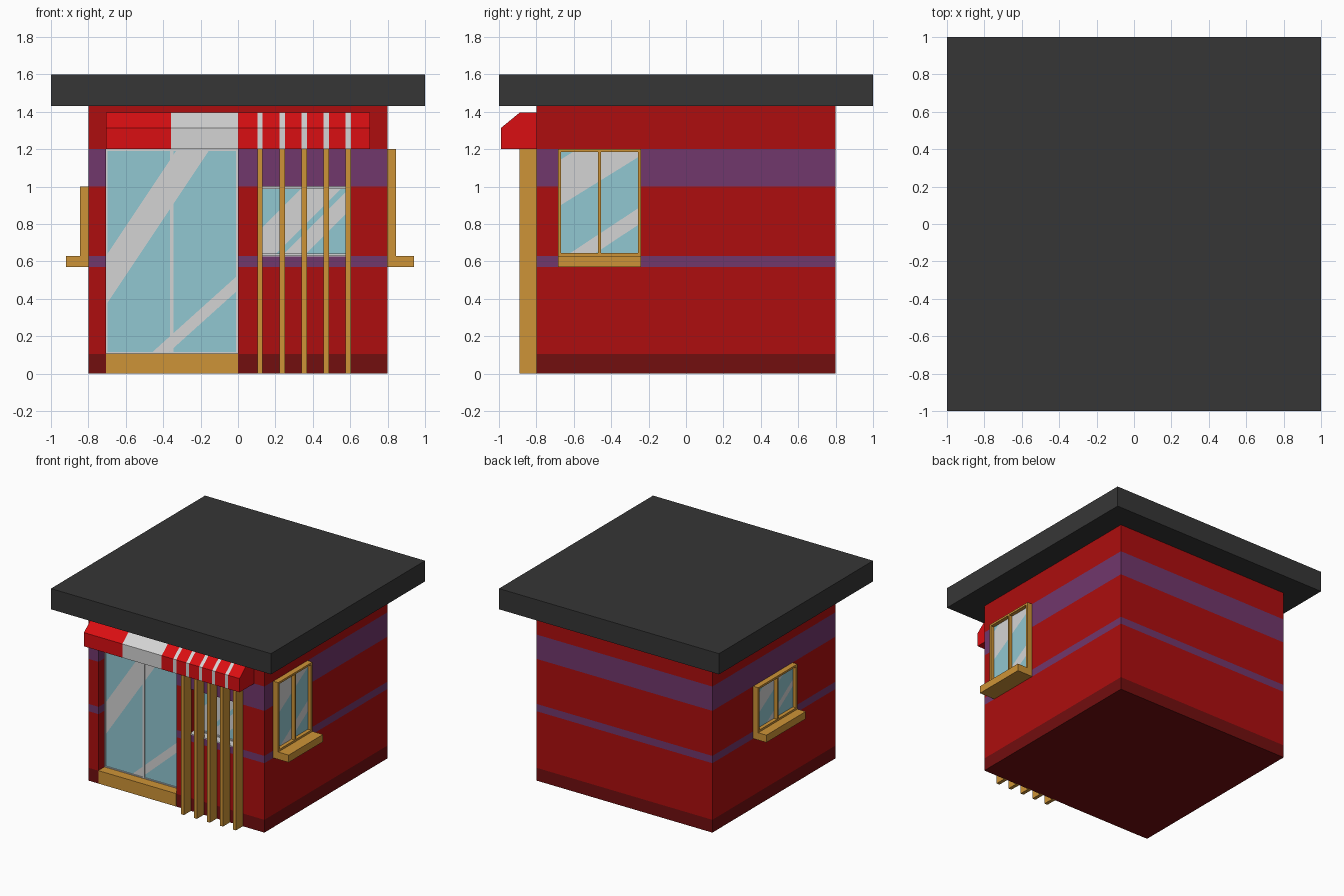
import bpy, bmesh
from math import radians
from mathutils import Matrix

if "Cube" in bpy.data.objects:
    bpy.data.objects.remove(bpy.data.objects["Cube"])


def material(name, r, g, b):
    m = bpy.data.materials.new(name)
    lin = [((c / 255 + 0.055) / 1.055) ** 2.4 if c > 10 else c / 255 / 12.92 for c in (r, g, b)]
    m.diffuse_color = (*lin, 1)
    m.use_nodes = True
    m.node_tree.nodes["Principled BSDF"].inputs["Base Color"].default_value = m.diffuse_color
    return m


ROOF = material("roof_charcoal", 54, 54, 54)
RED = material("wall_red", 173, 13, 14)
BASE = material("base_dark_red", 114, 14, 15)
PURPLE = material("band_purple", 113, 55, 108)
WOOD = material("wood", 206, 148, 55)
GREY = material("light_grey", 212, 212, 212)
GLASS = material("glass_blue", 145, 199, 209)
AWN = material("awning_red", 218, 14, 18)


def finish(bm, name, mats, turn=0):
    """Write bmesh to a named object, optionally turned about z."""
    bm.transform(Matrix.Rotation(radians(turn), 4, 'Z'))
    me = bpy.data.meshes.new(name)
    bm.to_mesh(me)
    bm.free()
    for m in mats:
        me.materials.append(m)
    ob = bpy.data.objects.new(name, me)
    bpy.context.collection.objects.link(ob)
    return ob


def add_box(bm, x0, x1, y0, y1, z0, z1):
    mat = Matrix.Translation(((x0 + x1) / 2, (y0 + y1) / 2, (z0 + z1) / 2)) @ \
        Matrix.Diagonal((x1 - x0, y1 - y0, z1 - z0, 1))
    bmesh.ops.create_cube(bm, size=1, matrix=mat)


def boxes(name, mat, items, turn=0):
    bm = bmesh.new()
    for b in items:
        add_box(bm, *b)
    return finish(bm, name, [mat], turn)


def cut(bm, co, no):
    bmesh.ops.bisect_plane(bm, geom=bm.verts[:] + bm.edges[:] + bm.faces[:],
                           plane_co=co, plane_no=no, dist=1e-5)


def window(name, x0, x1, z0, z1, front, back, glass_y, bar, mid, frame_mat, streaks, turn=0):
    """Two-pane window facing -y: frame bars, and glass with slanted streaks."""
    xm = (x0 + x1) / 2
    boxes(name + "_frame", frame_mat, [
        (x0, x0 + bar, front, back, z0, z1), (x1 - bar, x1, front, back, z0, z1),
        (x0 + bar, x1 - bar, front, back, z0, z0 + bar),
        (x0 + bar, x1 - bar, front, back, z1 - bar, z1),
        (xm - mid / 2, xm + mid / 2, front, back, z0 + bar, z1 - bar)], turn)
    e = bar / 2
    bm = bmesh.new()
    bm.faces.new([bm.verts.new((x, glass_y, z)) for x, z in
                  ((x0 + e, z0 + e), (x1 - e, z0 + e), (x1 - e, z1 - e), (x0 + e, z1 - e))])
    for m, lo, hi in streaks:
        for c in (lo, hi):
            cut(bm, (0, glass_y, c), (-m, 0, 1))
    for f in bm.faces:
        p = f.calc_center_median()
        f.material_index = int(any(lo < p.z - m * p.x < hi for m, lo, hi in streaks))
    finish(bm, name + "_glass", [GLASS, GREY], turn)


# Walls: banded box with the door and front window openings pushed in
DOOR = (-0.707, 0.0, 0.105, 1.2)
FWIN = (0.118, 0.591, 0.63, 1.0)
bm = bmesh.new()
add_box(bm, -0.8, 0.8, -0.8, 0.8, 0, 1.44)
for z in (0.105, 0.57, 0.63, 1.0, 1.2):
    cut(bm, (0, 0, z), (0, 0, 1))
for x in DOOR[:2] + FWIN[:2]:
    cut(bm, (x, 0, 0), (1, 0, 0))
for x0, x1, z0, z1 in (DOOR, FWIN):
    hole = []
    for f in bm.faces:
        c = f.calc_center_median()
        if c.y < -0.799 and x0 < c.x < x1 and z0 < c.z < z1:
            hole.append(f)
    new = bmesh.ops.extrude_face_region(bm, geom=hole)["geom"]
    bmesh.ops.translate(bm, vec=(0, 0.09, 0), verts=[v for v in new if isinstance(v, bmesh.types.BMVert)])
    bmesh.ops.delete(bm, geom=[f for f in hole if f.is_valid], context='FACES')
bmesh.ops.recalc_face_normals(bm, faces=bm.faces[:])
for f in bm.faces:
    z = f.calc_center_median().z
    if z < 0.1:
        f.material_index = 1
    elif 0.57 < z < 0.629 or 1.0 < z < 1.201:
        f.material_index = 2
finish(bm, "walls", [RED, BASE, PURPLE])

# Roof slab
boxes("roof", ROOF, [(-1, 1, -1, 1, 1.43, 1.6)])

# Door with wooden step
window("door", *DOOR, -0.725, -0.705, -0.717, 0.01, 0.018, GREY,
       [(1.5, 1.426, 1.687), (0.9, 0.447, 0.527)])
boxes("door_step", WOOD, [(-0.707, 0, -0.804, -0.71, 0.002, 0.108)])

# Front window with pale sill
window("front_window", *FWIN, -0.73, -0.705, -0.717, 0.012, 0.018, GREY,
       [(1.0, 0.439, 0.652), (1.0, 0.278, 0.396)])
boxes("front_window_sill", GREY, [(0.118, 0.591, -0.802, -0.71, 0.626, 0.633)])

# Side windows with projecting sills
window("right_window", -0.685, -0.24, 0.63, 1.2, -0.845, -0.795, -0.815, 0.016, 0.014, WOOD,
       [(0.62, 1.316, 1.56), (0.66, 0.964, 1.053)], 90)
boxes("right_window_sill", WOOD, [(-0.685, -0.24, -0.94, -0.795, 0.57, 0.63)], 90)
window("left_window", -0.27, 0.24, 0.63, 1.0, -0.845, -0.795, -0.815, 0.016, 0.014, WOOD,
       [(0.62, 0.9, 1.06), (0.66, 0.67, 0.725)], -90)
boxes("left_window_sill", WOOD, [(-0.27, 0.24, -0.92, -0.795, 0.57, 0.63)], -90)

# Vertical slats in front of the window
slats = [0.118 * (i + 1) for i in range(5)]
boxes("front_slats", WOOD, [(x - 0.014, x + 0.014, -0.89, -0.795, 0, 1.205) for x in slats])

# Striped awning: one profile swept along x, colours alternating per segment
profile = [(-0.795, 1.2), (-0.795, 1.395), (-0.89, 1.395), (-0.99, 1.313), (-0.99, 1.2)]
stops = [-0.707, -0.358, 0.0]
for x in slats:
    stops += [x - 0.014, x + 0.014]
stops.append(0.707)
bm = bmesh.new()
rings = [[bm.verts.new((x, y, z)) for y, z in profile] for x in stops]
for i, (a, b) in enumerate(zip(rings, rings[1:])):
    for k in range(5):
        f = bm.faces.new((a[k], a[(k + 1) % 5], b[(k + 1) % 5], b[k]))
        f.material_index = i % 2
bm.faces.new(rings[0])
bm.faces.new(rings[-1])
bmesh.ops.recalc_face_normals(bm, faces=bm.faces[:])
finish(bm, "awning", [AWN, GREY])
